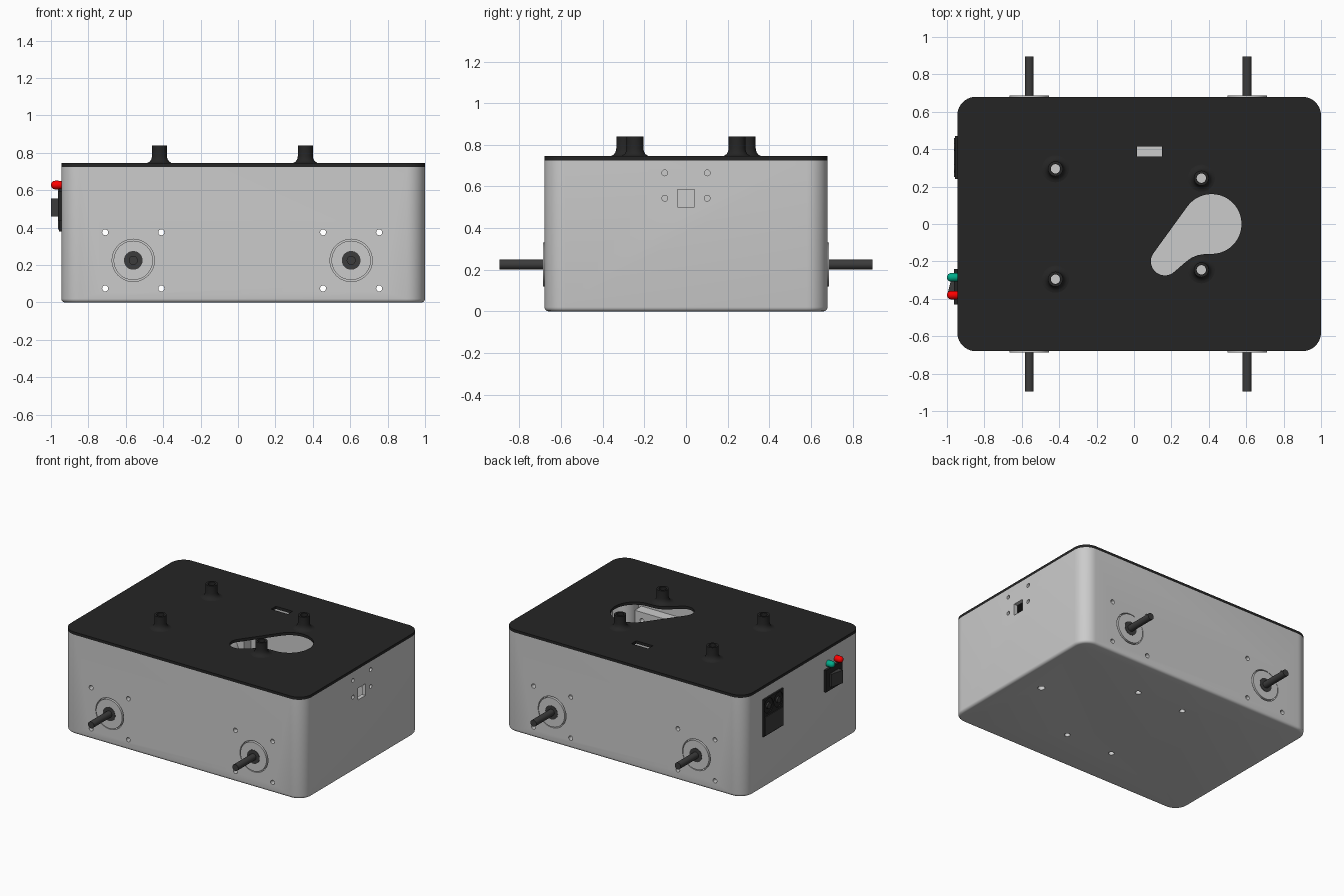
import bpy, bmesh, math
from mathutils import Matrix, Vector

if "Cube" in bpy.data.objects:
    bpy.data.objects.remove(bpy.data.objects["Cube"])

CX, LX, LY = 0.0275, 0.9725, 0.68          # case centre and half sizes
TOP, LID = 0.725, 0.745
MOTORS = (-0.56, 0.605)
SHAFT_Z = 0.225
AX = {'x': Matrix.Rotation(math.pi / 2, 4, 'Y'), 'y': Matrix.Rotation(math.pi / 2, 4, 'X'), 'z': Matrix()}


def mat(name, c):
    m = bpy.data.materials.new(name)
    m.diffuse_color = (*c, 1)
    m.use_nodes = True
    m.node_tree.nodes["Principled BSDF"].inputs["Base Color"].default_value = m.diffuse_color
    return m


BLACK = mat("black", (0.018, 0.018, 0.018))
DARK = mat("dark_metal", (0.045, 0.045, 0.045))
RED = mat("red", (1, 0, 0))
GREEN = mat("green", (0.0, 0.42, 0.26))


def finish(name, bm, material=None):
    bmesh.ops.recalc_face_normals(bm, faces=bm.faces)
    me = bpy.data.meshes.new(name)
    bm.to_mesh(me)
    bm.free()
    ob = bpy.data.objects.new(name, me)
    bpy.context.collection.objects.link(ob)
    if material:
        me.materials.append(material)
    return ob


def smooth(ob):
    bpy.ops.object.select_all(action='DESELECT')
    bpy.context.view_layer.objects.active = ob
    ob.select_set(True)
    bpy.ops.object.shade_smooth_by_angle(angle=math.radians(35))
    return ob


def cyl(bm, loc, r, depth, axis='z', r2=None, seg=32):
    bmesh.ops.create_cone(bm, cap_ends=True, segments=seg, radius1=r, radius2=r if r2 is None else r2,
                          depth=depth, matrix=Matrix.Translation(loc) @ AX[axis])


def box(bm, lo, hi):
    lo, hi = Vector(lo), Vector(hi)
    bmesh.ops.create_cube(bm, size=1, matrix=Matrix.Translation((lo + hi) / 2) @ Matrix.Diagonal((*(hi - lo), 1)))


def prism(bm, pts, z0, z1):
    f = bm.faces.new([bm.verts.new((x, y, z0)) for x, y in pts])
    r = bmesh.ops.extrude_face_region(bm, geom=[f])
    bmesh.ops.translate(bm, vec=(0, 0, z1 - z0), verts=[v for v in r['geom'] if isinstance(v, bmesh.types.BMVert)])


def arc(cx, cy, r, a0, a1, n):
    return [(cx + r * math.cos(math.radians(a0 + (a1 - a0) * i / n)),
             cy + r * math.sin(math.radians(a0 + (a1 - a0) * i / n))) for i in range(n + 1)]


def rounded(hx, hy, r):
    pts = []
    for i, (sx, sy) in enumerate(((1, 1), (-1, 1), (-1, -1), (1, -1))):
        pts += arc(CX + sx * (hx - r), sy * (hy - r), r, 90 * i, 90 * i + 90, 10)
    return pts


def cut(ob, cutter, keep=False):
    bpy.context.view_layer.objects.active = ob
    m = ob.modifiers.new("cut", 'BOOLEAN')
    m.operation, m.solver, m.object = 'DIFFERENCE', 'EXACT', cutter
    bpy.ops.object.modifier_apply(modifier=m.name)
    if not keep:
        bpy.data.objects.remove(cutter)


# Case: rounded tub, lower rim softened
bm = bmesh.new()
prism(bm, rounded(LX, LY, 0.1), 0, TOP)
rim = [e for e in bm.edges if all(v.co.z < 0.001 for v in e.verts)]
bmesh.ops.bevel(bm, geom=rim, offset=0.02, segments=4, profile=0.5, affect='EDGES')
case = finish("case", bm)
bm = bmesh.new()
prism(bm, rounded(LX - 0.03, LY - 0.03, 0.07), 0.03, 1)
cut(case, finish("cavity", bm))

# Bolt holes run through both long walls
bm = bmesh.new()
for mx in MOTORS:
    for dx in (-0.15, 0.15):
        for dz in (-0.15, 0.15):
            cyl(bm, (mx + dx, 0, SHAFT_Z + dz), 0.016, 2, 'y', seg=20)
bolts = finish("bolt_cutter", bm)
cut(case, bolts, keep=True)

# Motor openings, sensor window and floor holes
bm = bmesh.new()
for mx in MOTORS:
    cyl(bm, (mx, 0, SHAFT_Z), 0.113, 2, 'y', seg=48)
cut(case, finish("motor_cutter", bm))
bm = bmesh.new()
box(bm, (0.9, -0.042, 0.5), (1.1, 0.042, 0.585))
for y in (-0.102, 0.102):
    for z in (0.543, 0.665):
        cyl(bm, (1, y, z), 0.014, 0.2, 'x', seg=20)
for x, y, r in ((0.8, 0, 0.024), (0.27, 0.365, 0.02), (-0.11, 0.365, 0.02), (0.27, -0.365, 0.02), (-0.11, -0.365, 0.02)):
    cyl(bm, (x, y, 0), r, 0.2, seg=24)
cut(case, finish("hole_cutter", bm))
smooth(case)

# Corner screw posts under the lid
CORNERS = [(x, y) for x in (-0.845, 0.895) for y in (-0.58, 0.58)]
bm = bmesh.new()
for x, y in CORNERS:
    cyl(bm, (x, y, 0.375), 0.085, 0.69)
smooth(finish("corner_posts", bm))

# Lid with countersunk holes, slot and keyhole opening
STAND = [(-0.42, 0.295), (-0.42, -0.295), (0.36, 0.245), (0.36, -0.245)]
bm = bmesh.new()
prism(bm, rounded(LX, LY, 0.1), TOP, LID)
lid = finish("lid", bm, BLACK)
bm = bmesh.new()
for x, y in CORNERS:
    cyl(bm, (x, y, 0.737), 0.02, 0.03, r2=0.055)
    cyl(bm, (x, y, 0.72), 0.025, 0.06)
box(bm, (0.015, 0.36, 0.7), (0.15, 0.415, 0.8))
cut(lid, finish("lid_hole_cutter", bm))
bm = bmesh.new()
key = arc(0.415, 0, 0.16, -90, 144, 30) + arc(0.165, -0.2, 0.075, 144, 310, 16)
key += [(0.28, -0.2), (0.31, -0.179), (0.34, -0.167), (0.375, -0.161)]
prism(bm, key, 0.7, 0.8)
cut(lid, finish("keyhole_cutter", bm))
bm = bmesh.new()
for x, y in STAND:
    cyl(bm, (x, y, 0.75), 0.03, 0.2)
cut(lid, finish("standoff_hole_cutter", bm))
smooth(lid)

# Standoffs: lathed tubes with a flared foot
PROFILE = [(0.025, 0.726), (0.025, 0.84), (0.04, 0.84), (0.04, 0.782), (0.043, 0.767),
           (0.051, 0.754), (0.063, 0.747), (0.077, 0.744), (0.077, 0.726)]
bm = bmesh.new()
N = 32
for x, y in STAND:
    rings = [[bm.verts.new((x + r * math.cos(a), y + r * math.sin(a), z)) for r, z in PROFILE]
             for a in (2 * math.pi * i / N for i in range(N))]
    for i in range(N):
        a, b = rings[i], rings[(i + 1) % N]
        for j in range(len(PROFILE)):
            k = (j + 1) % len(PROFILE)
            bm.faces.new((a[j], b[j], b[k], a[k]))
smooth(finish("standoffs", bm, BLACK))

# Four motors: flange plate, body, pilot boss, bearing and shaft
for side, s in (("front", -1), ("back", 1)):
    for end, mx in zip(("left", "right"), MOTORS):
        def span(r, y0, y1, seg=48):
            cyl(bm, (mx, s * (y0 + y1) / 2, SHAFT_Z), r, y1 - y0, 'y', seg=seg)
        tag = f"{side}_{end}_motor"
        bm = bmesh.new()
        box(bm, (mx - 0.21, min(s * 0.57, s * 0.649), SHAFT_Z - 0.19), (mx + 0.21, max(s * 0.57, s * 0.649), SHAFT_Z + 0.21))
        plate = finish(tag + "_flange", bm)
        cut(plate, bolts, keep=True)
        smooth(plate)
        bm = bmesh.new()
        span(0.17, 0.4, 0.575)
        span(0.105, 0.64, 0.686)
        smooth(finish(tag + "_body", bm))
        bm = bmesh.new()
        span(0.05, 0.66, 0.688, 32)
        span(0.024, 0.65, 0.895, 24)
        smooth(finish(tag + "_shaft", bm, DARK))
bpy.data.objects.remove(bolts)

# Power panel on the left wall: square block and two round sockets
bm = bmesh.new()
box(bm, (-0.957, 0.24, 0.38), (-0.93, 0.47, 0.65))
panel = finish("power_panel", bm, BLACK)
bm = bmesh.new()
for y in (0.298, 0.412):
    cyl(bm, (-0.96, y, 0.588), 0.052, 0.02, 'x')
cut(panel, finish("socket_cutter", bm))
smooth(panel)
bm = bmesh.new()
box(bm, (-0.962, 0.25, 0.39), (-0.95, 0.46, 0.52))
for y in (0.298, 0.412):
    cyl(bm, (-0.952, y, 0.588), 0.022, 0.02, 'x', seg=24)
smooth(finish("power_sockets", bm, DARK))

# Rocker switch
bm = bmesh.new()
box(bm, (-0.962, -0.43, 0.435), (-0.93, -0.24, 0.595))
finish("switch_frame", bm, BLACK)
bm = bmesh.new()
box(bm, (-1.0, -0.385, 0.46), (-0.955, -0.285, 0.555))
for v in bm.verts:                       # tilt the rocker face
    if v.co.x < -0.99 and v.co.y > -0.3:
        v.co.x = -0.975
finish("switch_rocker", bm, DARK)

# Indicator lamps: domed capsules
for name, y, m in (("green_lamp", -0.285, GREEN), ("red_lamp", -0.38, RED)):
    bm = bmesh.new()
    bmesh.ops.create_uvsphere(bm, u_segments=24, v_segments=16, radius=0.023,
                              matrix=Matrix.Translation((-0.977, y, 0.628)) @ AX['x'])
    for v in bm.verts:
        if v.co.x > -0.976:
            v.co.x += 0.025
    smooth(finish(name, bm, m))
